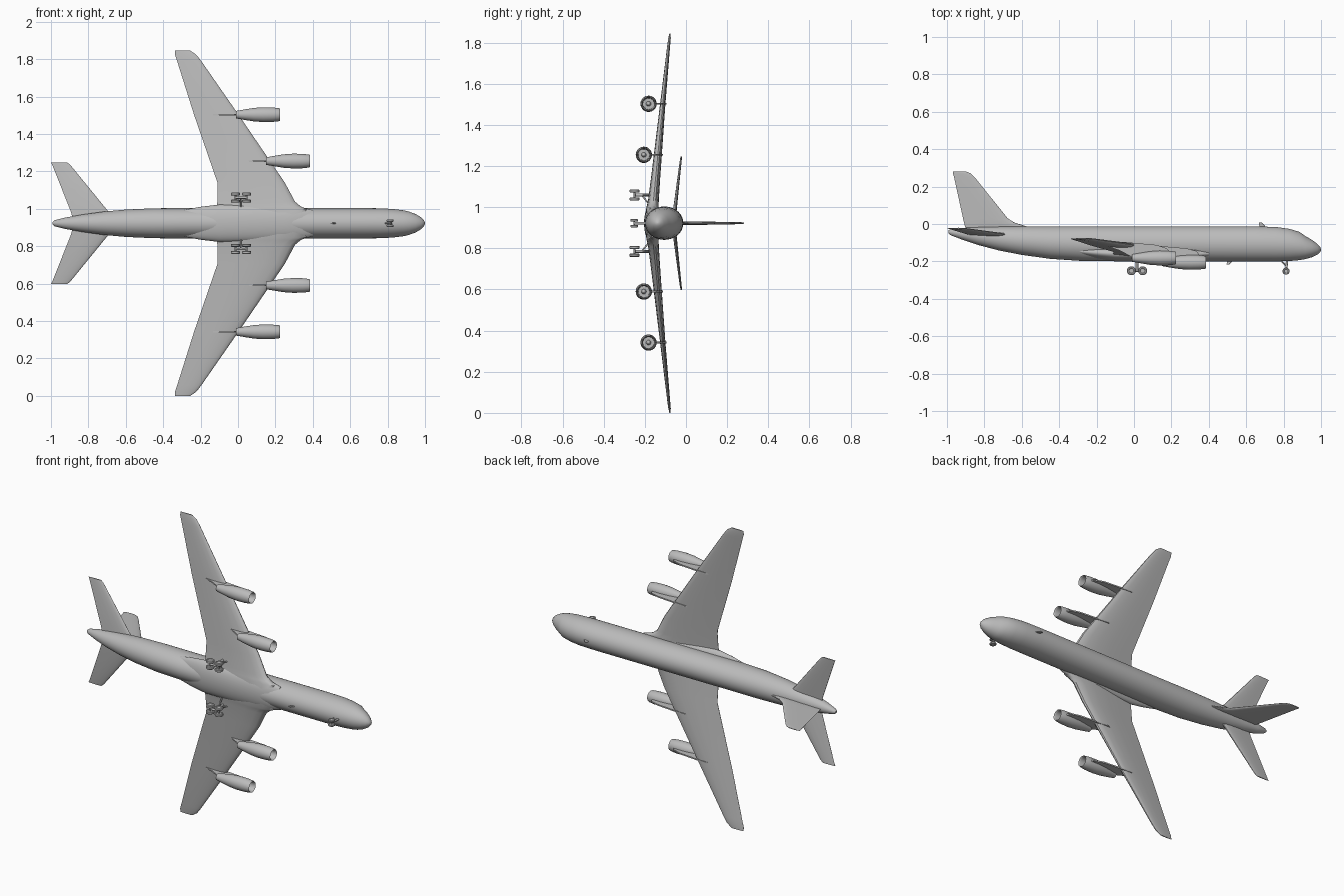
import bpy, bmesh, math
from mathutils import Vector

if "Cube" in bpy.data.objects:
    bpy.data.objects.remove(bpy.data.objects["Cube"], do_unlink=True)

C = 0.9225  # z of the aircraft's plane of symmetry (nose +x, upper side +y)

grey = bpy.data.materials.new("light_grey")
grey.use_nodes = True
grey.diffuse_color = (0.5, 0.5, 0.5, 1)
grey.node_tree.nodes["Principled BSDF"].inputs["Base Color"].default_value = (0.5, 0.5, 0.5, 1)


def finish(name, bm, angle=35):
    bmesh.ops.recalc_face_normals(bm, faces=bm.faces)
    me = bpy.data.meshes.new(name)
    bm.to_mesh(me)
    bm.free()
    me.materials.append(grey)
    ob = bpy.data.objects.new(name, me)
    bpy.context.collection.objects.link(ob)
    bpy.ops.object.select_all(action='DESELECT')
    ob.select_set(True)
    bpy.context.view_layer.objects.active = ob
    bpy.ops.object.shade_smooth_by_angle(angle=math.radians(angle))
    return ob


def loft(name, rings, angle=35):
    """Skin a list of equal closed rings and cap both ends."""
    bm = bmesh.new()
    vs = [[bm.verts.new(p) for p in r] for r in rings]
    n = len(rings[0])
    for a, b in zip(vs, vs[1:]):
        for i in range(n):
            j = (i + 1) % n
            bm.faces.new((a[i], a[j], b[j], b[i]))
    bm.faces.new(vs[0])
    bm.faces.new(vs[-1])
    return finish(name, bm, angle)


def oval(x, top, bot, hw, n=40):
    mid, h = (top + bot) / 2, (top - bot) / 2
    return [(x, mid + h * math.cos(2 * math.pi * i / n),
             C + hw * math.sin(2 * math.pi * i / n)) for i in range(n)]


# Half thickness along the chord, leading edge to trailing edge
FOIL = [(0, 0), (.015, .2), (.06, .36), (.15, .47), (.32, .5), (.55, .4), (.8, .19), (1, .02)]


def section(le, te, y, z, t, upright=False):
    pts = [(u, h) for u, h in FOIL] + [(u, -h) for u, h in FOIL[:0:-1]]
    out = []
    for u, h in pts:
        x = le + (te - le) * u
        out.append((x, y, z + h * t) if upright else (x, y + h * t, z))
    return out


def span_surface(name, stations):
    """stations: span offset, leading x, trailing x, y, thickness; mirrored about the centre."""
    full = [(-s, *r) for s, *r in reversed(stations)] + stations
    return loft(name, [section(le, te, y, C + s, t) for s, le, te, y, t in full])


def revolve(name, x0, y0, z0, profile, n=32):
    """Spin (x, radius) points around the x direction."""
    bm = bmesh.new()
    vs = [bm.verts.new((x0 + dx, y0 + r, z0)) for dx, r in profile]
    es = [bm.edges.new(p) for p in zip(vs, vs[1:])]
    bmesh.ops.spin(bm, geom=vs + es, cent=(x0, y0, z0), axis=(1, 0, 0),
                   angle=2 * math.pi, steps=n, use_merge=True)
    bmesh.ops.remove_doubles(bm, verts=bm.verts, dist=1e-5)
    return finish(name, bm, 40)


def rod(name, a, b, r, n=12):
    a, b = Vector(a), Vector(b)
    d = b - a
    m = d.to_track_quat('Z', 'Y').to_matrix().to_4x4()
    m.translation = (a + b) / 2
    bm = bmesh.new()
    bmesh.ops.create_cone(bm, cap_ends=True, segments=n, radius1=r, radius2=r,
                          depth=d.length, matrix=m)
    return finish(name, bm)


def wheel(name, x, y, z, r, w):
    """Tyre with a chamfered tread and recessed hub, axle along z."""
    prof = [(-.35, 0), (-.35, .5), (-.5, .6), (-.5, .85), (-.3, 1),
            (.3, 1), (.5, .85), (.5, .6), (.35, .5), (.35, 0)]
    bm = bmesh.new()
    vs = [bm.verts.new((x, y + k * r, z + u * w)) for u, k in prof]
    es = [bm.edges.new(p) for p in zip(vs, vs[1:])]
    bmesh.ops.spin(bm, geom=vs + es, cent=(x, y, z), axis=(0, 0, 1),
                   angle=2 * math.pi, steps=20, use_merge=True)
    bmesh.ops.remove_doubles(bm, verts=bm.verts, dist=1e-5)
    return finish(name, bm)


# Fuselage: x, top, bottom, half width
loft("fuselage", [oval(*s) for s in [
    (-.993, -.034, -.050, .006), (-.98, -.027, -.060, .016), (-.92, -.021, -.083, .031),
    (-.83, -.017, -.113, .047), (-.72, -.014, -.142, .062), (-.6, -.013, -.165, .073),
    (-.45, -.013, -.186, .080), (-.27, -.013, -.198, .081), (.65, -.013, -.200, .081),
    (.76, -.016, -.200, .080), (.83, -.026, -.198, .076), (.885, -.042, -.193, .069),
    (.915, -.064, -.188, .062), (.95, -.084, -.178, .049), (.98, -.106, -.164, .031),
    (.995, -.122, -.151, .014), (1.0, -.134, -.140, .003)]], 50)

# Blended fairing between wing and body
loft("wing_fairing", [oval(*s) for s in [
    (-.30, -.125, -.165, .070), (-.2, -.120, -.187, .088), (-.1, -.118, -.200, .100),
    (.1, -.115, -.204, .100), (.25, -.118, -.202, .096), (.34, -.125, -.195, .086),
    (.40, -.135, -.180, .070)]], 50)

# Wings and tailplane
span_surface("wing", [
    (0, .37, -.13, -.167, .062), (.075, .37, -.125, -.163, .060), (.09, .335, -.115, -.161, .056),
    (.115, .305, -.11, -.158, .052), (.2175, .25, -.11, -.148, .045),
    (.58, .003, -.235, -.113, .026), (.865, -.195, -.325, -.084, .014),
    (.9, -.222, -.337, -.080, .012), (.9225, -.255, -.337, -.078, .006)])
span_surface("tailplane", [
    (0, -.64, -.875, -.060, .020), (.065, -.695, -.895, -.054, .018),
    (.31, -.895, -.992, -.025, .009), (.3245, -.912, -1.0, -.023, .006)])

# Fin with dorsal fillet
loft("tail_fin", [section(le, te, y, C, t, True) for y, le, te, t in [
    (-.06, -.52, -.885, .016), (-.022, -.535, -.90, .016), (-.008, -.59, -.905, .017),
    (.008, -.64, -.909, .018), (.03, -.675, -.914, .018), (.25, -.852, -.962, .010),
    (.27, -.872, -.968, .009), (.279, -.892, -.968, .007), (.282, -.915, -.962, .004)]])

# Engines and pylons
NACELLE = [(-.025, 0), (-.04, .008), (-.055, .012), (-.055, .027), (-.01, .028), (-.003, .030),
           (0, .0325), (-.008, .035), (-.04, .0385), (-.09, .0395), (-.14, .036), (-.19, .028),
           (-.235, .020), (-.235, .016), (-.215, .015), (-.215, .010), (-.245, 0)]
ENGINES = {
    "inner": (.385, -.205, .3325, [(.35, -.168), (.335, -.145), (.28, -.130), (.15, -.119),
                                   (.09, -.112), (.02, -.140), (.08, -.165), (.14, -.200), (.25, -.205)]),
    "outer": (.225, -.182, .5805, [(.19, -.147), (.175, -.130), (.12, -.112), (0, -.101),
                                   (-.06, -.096), (-.155, -.116), (-.08, -.140), (-.01, -.177), (.09, -.182)])}
for side, sgn in (("left", 1), ("right", -1)):
    for pos, (x, y, off, outline) in ENGINES.items():
        z = C + sgn * off
        revolve(f"{pos}_engine_{side}", x, y, z, NACELLE)
        loft(f"{pos}_pylon_{side}", [[(px, py, z + dz) for px, py in outline] for dz in (-.004, .004)])

    # Main gear: four-wheel bogie, leg and braces
    z = C + sgn * .137
    for i, wx in enumerate((-.014, .046)):
        for j, dz in enumerate((-.019, .019)):
            wheel(f"main_wheel_{side}_{i}{j}", wx, -.25, z + dz, .024, .016)
        rod(f"main_axle_{side}_{i}", (wx, -.25, z - .019), (wx, -.25, z + .019), .005)
    rod(f"main_bogie_beam_{side}", (-.014, -.25, z), (.046, -.25, z), .006)
    rod(f"main_leg_{side}", (.016, -.25, z), (.016, -.15, z), .007)
    rod(f"main_side_brace_{side}", (.016, -.215, z), (.016, -.175, z - sgn * .05), .004)
    rod(f"main_drag_brace_{side}", (.016, -.215, z), (.05, -.165, z), .004)

    # Nose gear wheels
    wheel(f"nose_wheel_{side}", .813, -.252, C + sgn * .014, .019, .012)

rod("nose_axle", (.813, -.252, C - .014), (.813, -.252, C + .014), .004)
rod("nose_leg", (.813, -.252, C), (.82, -.18, C), .006)
rod("nose_brace", (.814, -.225, C), (.78, -.19, C), .003)

# Blade aerials above and below the body
loft("upper_aerial", [section(le, te, y, C, .006, True) for y, le, te in
                      [(-.025, .71, .67), (-.01, .70, .67), (.008, .682, .667)]])
loft("lower_aerial", [section(le, te, y, C, .006, True) for y, le, te in
                      [(-.19, .535, .50), (-.2, .525, .498), (-.217, .508, .495)]])
